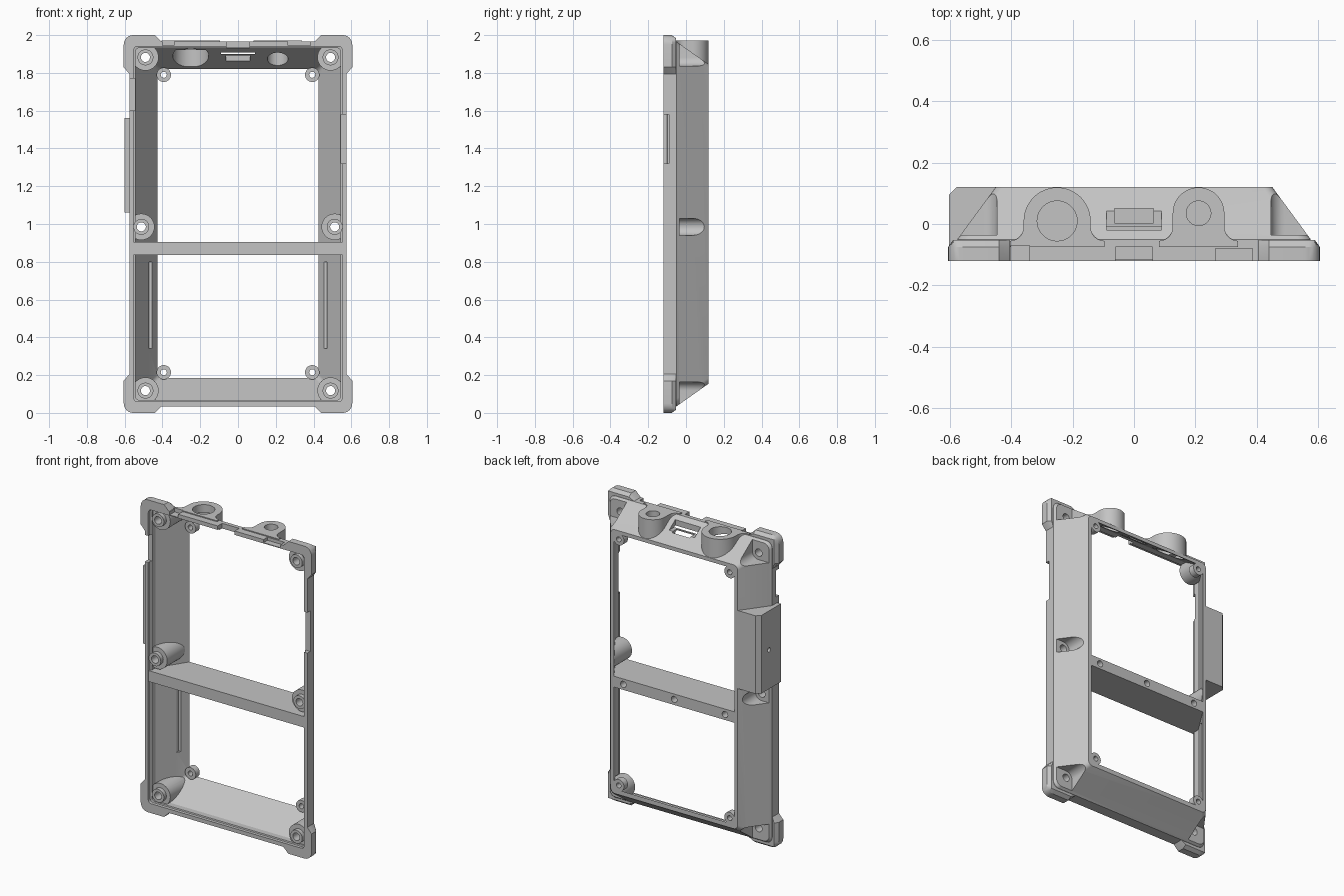
import bpy, bmesh
from math import sin, cos, pi

if "Cube" in bpy.data.objects:
    bpy.data.objects.remove(bpy.data.objects["Cube"], do_unlink=True)

grey = bpy.data.materials.new("plain grey")
grey.use_nodes = True
grey.diffuse_color = (0.55, 0.55, 0.55, 1)
grey.node_tree.nodes["Principled BSDF"].inputs["Base Color"].default_value = (0.55, 0.55, 0.55, 1)


def solid(name, rings):
    """Closed solid lofted through rings of 3D points."""
    bm = bmesh.new()
    loops = [[bm.verts.new(p) for p in ring] for ring in rings]
    n = len(loops[0])
    for a, b in zip(loops, loops[1:]):
        for i in range(n):
            j = (i + 1) % n
            bm.faces.new((a[i], a[j], b[j], b[i]))
    bm.faces.new(loops[0])
    bm.faces.new(loops[-1][::-1])
    bmesh.ops.recalc_face_normals(bm, faces=bm.faces)
    mesh = bpy.data.meshes.new(name)
    bm.to_mesh(mesh)
    bm.free()
    mesh.materials.append(grey)
    obj = bpy.data.objects.new(name, mesh)
    bpy.context.collection.objects.link(obj)
    return obj


def box(x0, x1, y0, y1, z0, z1):
    corners = [(x0, y0), (x1, y0), (x1, y1), (x0, y1)]
    return solid("box_tool", [[(x, y, z) for x, y in corners] for z in (z0, z1)])


def rod_y(x, z, r, y0, y1, n=32):
    arc = [(x + r * cos(2 * pi * i / n), z + r * sin(2 * pi * i / n)) for i in range(n)]
    return solid("rod_tool", [[(a, y, b) for a, b in arc] for y in (y0, y1)])


def rod_z(x, y, r, z0, z1, n=40):
    arc = [(x + r * cos(2 * pi * i / n), y + r * sin(2 * pi * i / n)) for i in range(n)]
    return solid("rod_tool", [[(a, b, z) for a, b in arc] for z in (z0, z1)])


def combine(target, tool, operation):
    mod = target.modifiers.new("boolean", "BOOLEAN")
    mod.operation = operation
    mod.solver = "EXACT"
    mod.object = tool
    bpy.context.view_layer.objects.active = target
    bpy.ops.object.modifier_apply(modifier=mod.name)
    bpy.data.objects.remove(tool, do_unlink=True)


def cut(target, tool):
    combine(target, tool, "DIFFERENCE")


def add(target, tool):
    combine(target, tool, "UNION")


def rounded(y, hx, z0, z1, r, n=5):
    """Rounded rectangle in the plane at depth y."""
    pts = []
    for k, (cx, cz) in enumerate([(hx - r, z1 - r), (r - hx, z1 - r), (r - hx, z0 + r), (hx - r, z0 + r)]):
        for i in range(n + 1):
            a = pi / 2 * (k + i / n)
            pts.append((cx + r * cos(a), y, cz + r * sin(a)))
    return pts


# Tapered outer body
frame = solid("frame", [rounded(-0.12, 0.575, 0.035, 1.965, 0.04),
                        rounded(-0.05, 0.575, 0.035, 1.965, 0.04),
                        rounded(0.12, 0.45, 0.155, 1.845, 0.03)])

# Corner bumpers with a chamfered back edge
arc = [(0.555 + 0.05 * sin(pi * i / 12), 0.05 - 0.05 * cos(pi * i / 12)) for i in range(7)]
outline = arc + [(0.605, 0.17), (0.575, 0.205), (0.53, 0.205),
                 (0.53, 0.08), (0.405, 0.08), (0.405, 0.035), (0.44, 0)]
tucked = [(min(x, 0.588), max(z, 0.017)) for x, z in outline]
for sx in (-1, 1):
    for top in (False, True):
        add(frame, solid("bumper", [[(sx * x, y, 2 - z if top else z) for x, z in pts]
                                    for y, pts in ((-0.12, outline), (-0.075, outline), (-0.052, tucked))]))


# Flared connector housings on the top
def housing(cx, cy, r, flare=0.045):
    half = [(r * sin(pi * i / 24), cy + r * cos(pi * i / 24)) for i in range(13)]
    half += [(r + flare * (1 - cos(pi * i / 12)), -0.01 - flare * sin(pi * i / 12)) for i in range(7)]
    half.append((r + flare, -0.075))
    pts = [(cx + x, y) for x, y in half] + [(cx - x, y) for x, y in half[:0:-1]]
    return solid("housing", [[(x, y, z) for x, y in pts] for z in (1.84, 1.971)])


ports = [(-0.25, 0.01, 0.109, 0.065, 0.095), (0.21, 0.035, 0.084, 0.04, 0.055)]
for cx, cy, r, hole, hollow in ports:
    add(frame, housing(cx, cy, r))

# Cavity, with posts, ears and crossbar left standing in it
cavity = solid("cavity", [rounded(-0.2, 0.552, 0.06, 1.94, 0.02),
                          rounded(-0.1, 0.552, 0.06, 1.94, 0.02),
                          rounded(-0.098, 0.542, 0.068, 1.932, 0.02),
                          rounded(-0.06, 0.542, 0.068, 1.932, 0.02),
                          rounded(0.13, 0.42, 0.19, 1.815, 0.02)])
posts = [(sx * x, z) for sx in (-1, 1) for x, z in ((0.49, 0.118), (0.512, 0.985), (0.49, 1.882))]
ears = [(sx * 0.393, z) for sx in (-1, 1) for z in (0.215, 1.79)]
for x, z in posts:
    cut(cavity, rod_y(x, z, 0.07, -0.085, 0.3))
    cut(cavity, rod_y(x, z, 0.042, -0.11, 0.3))
for x, z in ears:
    cut(cavity, rod_y(x, z, 0.038, 0.08, 0.3))
cut(cavity, box(-0.7, 0.7, -0.115, 0.3, 0.835, 0.905))
cut(frame, cavity)

# Screw holes, and pockets open to the outside
for x, z in posts:
    w = 0.045
    far_x = x + (0.2 if x > 0 else -0.2)
    x0, x1 = sorted((x, far_x))
    cut(frame, rod_y(x, z, w, -0.035, 0.3))
    if 0.5 < z < 1.5:
        cut(frame, box(x0, x1, -0.035, 0.3, z - w, z + w))
    else:
        z0, z1 = (z - 0.2, z + w) if z < 1 else (z - w, z + 0.2)
        cut(frame, box(x0, x1, -0.035, 0.3, z0, z1))
        z0, z1 = (z - 0.2, z) if z < 1 else (z, z + 0.2)
        cut(frame, box(x - w, x + w, -0.035, 0.3, z0, z1))
    cut(frame, rod_y(x, z, 0.024, -0.3, 0.3))
for x, z in ears:
    cut(frame, rod_y(x, z, 0.016, -0.3, 0.3))
for x in (-0.36, 0, 0.36):
    cut(frame, rod_y(x, 0.87, 0.02, 0.06, 0.3))

# Connector openings
for cx, cy, r, hole, hollow in ports:
    cut(frame, rod_z(cx, cy, hollow, 1.835, 1.92))
    cut(frame, rod_z(cx, cy, hole, 1.9, 2.1))
cut(frame, box(-0.09, 0.09, -0.02, 0.06, 1.9, 2.1))
cut(frame, box(-0.063, 0.063, 0.003, 0.05, 1.8, 2.1))

# Notches in the front rim
cut(frame, box(-0.06, 0.06, -0.3, -0.075, 1.925, 2.1))
cut(frame, box(0.265, 0.385, -0.3, -0.08, 1.945, 2.1))
cut(frame, box(-0.4, -0.34, -0.3, -0.07, 1.945, 1.99))
cut(frame, box(0.53, 0.7, -0.3, -0.09, 1.32, 1.58))
cut(frame, box(-0.7, -0.53, -0.3, -0.09, 1.6, 1.77))

# Slim grooves inside the lower side walls
for sx in (-1, 1):
    x0, x1 = sorted((sx * 0.44, sx * 0.473))
    cut(frame, box(x0, x1, 0.05, 0.075, 0.34, 0.8))

# Side compartment with a small hole
plan = [(-0.602, -0.1), (-0.602, 0.095), (-0.577, 0.12), (-0.446, 0.12), (-0.56, -0.05), (-0.56, -0.1)]
compartment = solid("side_compartment", [[(x, y, z) for x, y in plan] for z in (1.06, 1.56)])
bore = rod_z(0, 0, 0.014, -0.02, 0.02, 20)
bore.rotation_euler = (0, pi / 2, 0)
bore.location = (-0.602, 0.02, 1.31)
bpy.context.view_layer.update()
cut(compartment, bore)

# Smooth the round parts, keep edges sharp
for obj in (frame, compartment):
    bpy.ops.object.select_all(action="DESELECT")
    obj.select_set(True)
    bpy.context.view_layer.objects.active = obj
    bpy.ops.object.shade_smooth_by_angle(angle=pi / 6)
